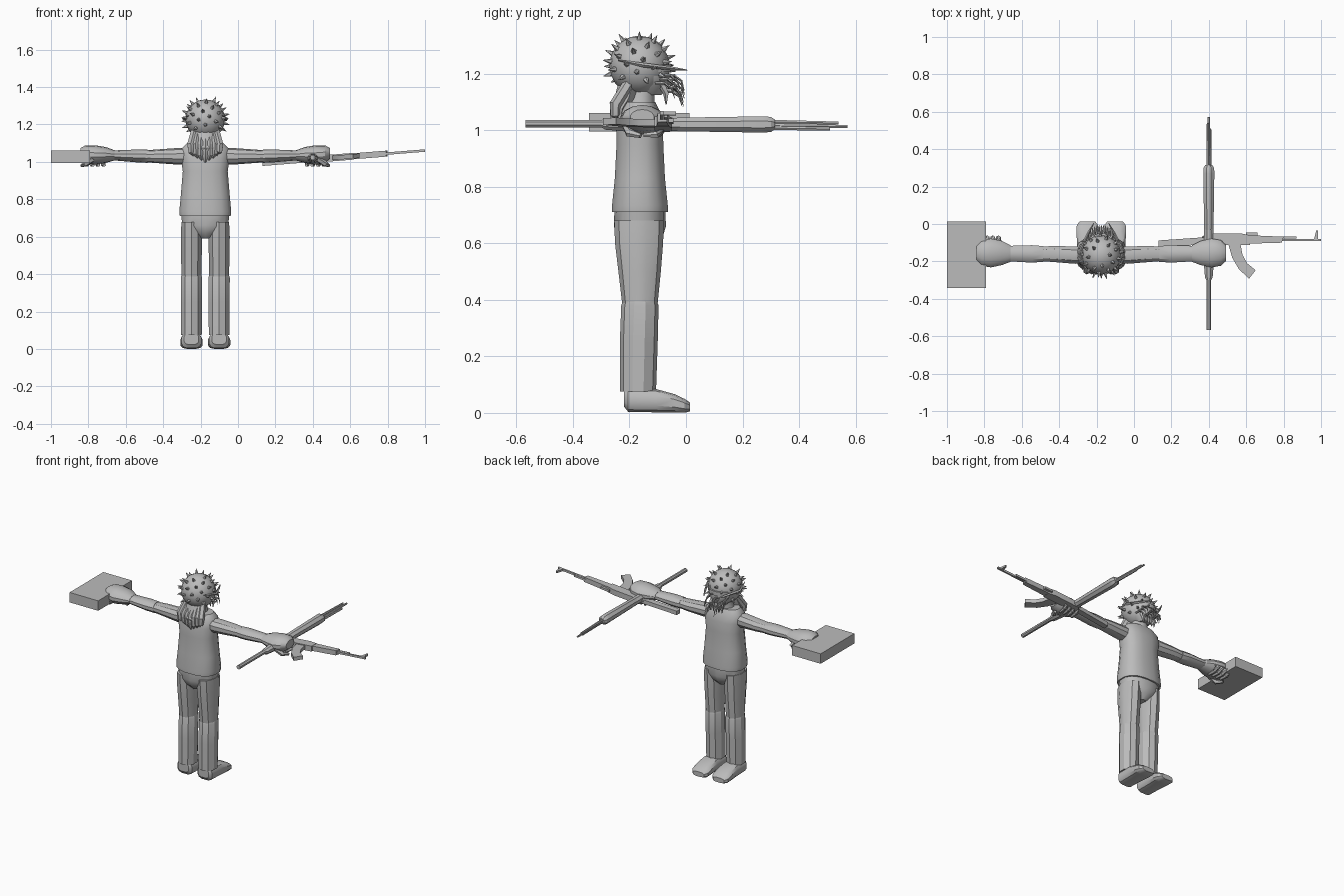
import bpy, bmesh, math
from mathutils import Vector

if "Cube" in bpy.data.objects:
    bpy.data.objects.remove(bpy.data.objects["Cube"])

grey = bpy.data.materials.new("plain grey")
grey.diffuse_color = (0.5, 0.5, 0.5, 1)
grey.use_nodes = True
grey.node_tree.nodes["Principled BSDF"].inputs["Base Color"].default_value = grey.diffuse_color
CX = -0.175  # figure centre line


def finish(name, bm, angle=32):
    bmesh.ops.recalc_face_normals(bm, faces=bm.faces)
    me = bpy.data.meshes.new(name)
    bm.to_mesh(me)
    bm.free()
    me.materials.append(grey)
    ob = bpy.data.objects.new(name, me)
    bpy.context.collection.objects.link(ob)
    bpy.ops.object.select_all(action='DESELECT')
    bpy.context.view_layer.objects.active = ob
    ob.select_set(True)
    bpy.ops.object.shade_smooth_by_angle(angle=math.radians(angle))
    return ob


def skin(bm, rings):
    n = len(rings[0])
    for a, b in zip(rings, rings[1:]):
        for i in range(n):
            j = (i + 1) % n
            bm.faces.new((a[i], a[j], b[j], b[i]))
    bm.faces.new(rings[0])
    bm.faces.new(rings[-1])


def loft(name, axis, rings, n=12, power=1.0, angle=32):
    """Rings are (position on axis, centre a, centre b, radius a, radius b)."""
    bm = bmesh.new()
    out = []
    for t, ca, cb, ra, rb in rings:
        ring = []
        for i in range(n):
            w = 2 * math.pi * (i + 0.5) / n
            c, s = math.cos(w), math.sin(w)
            a = ca + ra * math.copysign(abs(c) ** power, c)
            b = cb + rb * math.copysign(abs(s) ** power, s)
            ring.append(bm.verts.new({'x': (t, a, b), 'y': (a, t, b), 'z': (a, b, t)}[axis]))
        out.append(ring)
    skin(bm, out)
    return finish(name, bm, angle)


def add_tube(bm, pts, radii, n=6):
    pts = [Vector(p) for p in pts]
    out = []
    for i, p in enumerate(pts):
        d = (pts[min(i + 1, len(pts) - 1)] - pts[max(i - 1, 0)]).normalized()
        u = d.cross(Vector((0, 0, 1)) if abs(d.z) < 0.8 else Vector((1, 0, 0))).normalized()
        v = d.cross(u)
        out.append([bm.verts.new(p + radii[i] * (math.cos(2 * math.pi * k / n) * u +
                    math.sin(2 * math.pi * k / n) * v)) for k in range(n)])
    skin(bm, out)


def tubes(name, items, n=6):
    bm = bmesh.new()
    for pts, radii in items:
        add_tube(bm, pts, radii, n)
    return finish(name, bm)


def plate(name, pts, thick):
    """Flat rifle part: outline in x/y, thickness in z, rising toward the muzzle."""
    bm = bmesh.new()
    out = [[bm.verts.new((x, y, 1.02 + 0.08 * (x - 0.49) + h)) for x, y in pts]
           for h in (-thick / 2, thick / 2)]
    skin(bm, out)
    return finish(name, bm)


def rect(x0, x1, y0, y1):
    return [(x0, y0), (x1, y0), (x1, y1), (x0, y1)]


# torso with neck, and pelvis
Y = -0.163
loft("torso", 'z', [(0.71, CX, Y, .138, .10), (0.735, CX, Y, .141, .10), (0.83, CX, Y, .132, .09),
                    (0.95, CX, Y, .122, .084), (1.02, CX, Y, .132, .083), (1.07, CX, Y, .13, .07),
                    (1.10, CX, Y, .10, .055)], 16, 0.8, 40)
loft("neck", 'z', [(1.08, CX, -.165, .065, .055), (1.12, CX, -.16, .05, .05),
                   (1.18, CX, -.155, .05, .055)], 12)
loft("pelvis", 'z', [(0.59, CX, Y, .025, .05), (0.62, CX, Y, .075, .08), (0.66, CX, Y, .125, .092),
                     (0.72, CX, Y, .132, .09)], 14, 0.85)

# limbs, mirrored about the centre line
for s, side in ((-1, "left"), (1, "right")):
    lx = CX + s * .074
    loft(side + "_thigh", 'z', [(.38, lx, -.163, .056, .062), (.5, lx, -.164, .058, .075),
                                (.6, lx, -.166, .06, .085), (.68, lx, -.166, .056, .088)], 10)
    loft(side + "_shin", 'z', [(.075, lx, -.17, .058, .064), (.25, lx, -.167, .059, .067),
                               (.38, lx, -.163, .06, .066), (.395, lx, -.163, .056, .06)], 10)
    loft(side + "_shoe", 'y', [(-.22, lx, .053, .04, .03), (-.205, lx, .045, .054, .042),
                               (-.105, lx, .043, .056, .042), (-.04, lx, .034, .061, .033),
                               (-.005, lx, .025, .058, .025), (.014, lx, .021, .042, .016)],
         12, 0.65)
    def ax(d):
        return CX + s * d
    loft(side + "_upper_arm", 'x', [(ax(.09), -.165, 1.03, .045, .045), (ax(.14), -.167, 1.03, .048, .045),
                                    (ax(.25), -.16, 1.03, .046, .037),
                                    (ax(.32), -.16, 1.03, .04, .032)], 10)
    loft(side + "_forearm", 'x', [(ax(.31), -.16, 1.03, .044, .035), (ax(.37), -.16, 1.032, .049, .034),
                                  (ax(.5), -.158, 1.035, .043, .026)], 10)
    loft(side + "_hand", 'x', [(ax(.485), -.158, 1.035, .045, .027), (ax(.53), -.155, 1.037, .066, .042),
                               (ax(.59), -.155, 1.037, .079, .052), (ax(.64), -.155, 1.042, .07, .047),
                               (ax(.668), -.155, 1.045, .043, .028)], 14)
    # curled fingers and thumb under the palm
    grip = [([(ax(.64 - .03 * k), -.10, 1.03), (ax(.64 - .03 * k), -.075, 1.01),
              (ax(.635 - .03 * k), -.10, .985), (ax(.63 - .03 * k), -.15, .982)],
             [.013, .014, .013, .008]) for k in range(4)]
    grip.append(([(ax(.60), -.21, 1.02), (ax(.64), -.2, .99), (ax(.66), -.16, .98)],
                 [.018, .016, .009]))
    tubes(side + "_fingers", grip)

# head
HC = Vector((CX, -.165, 1.228))
bm = bmesh.new()
bmesh.ops.create_uvsphere(bm, u_segments=16, v_segments=10, radius=.106)
bmesh.ops.translate(bm, vec=HC, verts=bm.verts)
finish("head", bm)
loft("jaw", 'z', [(1.125, CX, -.13, .035, .045), (1.15, CX, -.13, .06, .065),
                  (1.19, CX, -.135, .085, .08), (1.22, CX, -.14, .09, .08)], 12)

# spikes spread evenly around the head
spikes = []
for i in range(44):
    z = 0.92 - 1.45 * (i + .5) / 44
    r, w = math.sqrt(1 - z * z), i * 2.39996
    d = Vector((r * math.cos(w), r * math.sin(w), z))
    spikes.append(([HC + d * .095, HC + d * .133], [.013, .001]))
tubes("head_spikes", spikes, 5)

# eyewear: thin side arms meeting in front, and a narrow visor
tubes("eyewear_arms", [([(CX + s * .09, -.24, 1.247), (CX + s * .116, -.15, 1.23),
                         (CX + s * .07, -.05, 1.218), (CX + s * .04, .004, 1.212)],
                        [.002, .008, .007, .002]) for s in (-1, 1)], 4)
loft("visor", 'z', [(1.205, CX, -.13, .085, .08), (1.232, CX, -.135, .09, .085)], 16)

# face strands curling out and down
strands = []
for k in range(13):
    u = (k - 6) / 6
    x, drop = CX + u * .07, .014 * (k % 5)
    y = -.065 - .035 * u * u
    strands.append(([(x, y - .01, 1.195 - drop), (x, y + .025, 1.193 - drop),
                     (x * 1.0, y + .05, 1.175 - drop), (x, y + .06, 1.14 - drop)],
                    [.006, .006, .004, .001]))
tubes("beard_strands", strands, 5)
tubes("chin_locks", [([(CX + k * .02, -.09, 1.17), (CX + k * .022, -.07, 1.13),
                       (CX + k * .02, -.07, 1.09)], [.014, .011, .002]) for k in range(-2, 3)], 5)

# hair falling down the back
loft("back_hair", 'z', [(1.04, CX, -.235, .075, .02), (1.075, CX, -.235, .083, .034),
                        (1.11, CX, -.215, .072, .04), (1.17, CX, -.195, .06, .045)], 12)
tubes("back_hair_locks", [([(CX + k * .019, -.2, 1.17), (CX + k * .026, -.25, 1.09),
                            (CX + k * .025, -.25, 1.03 + .008 * abs(k)),
                            (CX + k * .02, -.24, .998 + .012 * abs(k))],
                           [.02, .021, .017, .006]) for k in range(-3, 4)], 6)

# box in the left hand
bm = bmesh.new()
bmesh.ops.create_cube(bm, size=1)
bmesh.ops.scale(bm, vec=(.21, .355, .066), verts=bm.verts)
bmesh.ops.translate(bm, vec=(-.895, -.165, 1.028), verts=bm.verts)
finish("box", bm)

# rifle lying flat across the right hand
plate("rifle_stock", [(.13, -.125), (.39, -.108), (.39, -.07), (.13, -.088)], .026)
plate("rifle_receiver", [(.38, -.11), (.62, -.112), (.62, -.06), (.57, -.05), (.40, -.052), (.38, -.065)], .036)
plate("rifle_handguard", [(.61, -.105), (.79, -.1), (.8, -.068), (.61, -.06)], .032)
plate("rifle_barrel", rect(.78, 1.0, -.092, -.08), .013)
plate("rifle_gas_tube", rect(.78, .87, -.078, -.066), .013)
plate("rifle_front_sight", [(.962, -.085), (.985, -.085), (.983, -.035), (.974, -.035)], .013)
plate("rifle_rear_sight", rect(.60, .66, -.062, -.045), .014)
plate("rifle_grip", [(.39, -.105), (.43, -.105), (.405, -.205), (.37, -.195)], .024)
plate("rifle_magazine", [(.505, -.11), (.57, -.11), (.58, -.165), (.605, -.21), (.65, -.247),
                         (.615, -.293), (.56, -.24), (.525, -.18)], .024)

# long staff-like weapon running front to back through the right hand
PX = .40
loft("long_weapon_rear", 'y', [(-.567, PX, 1.023, .014, .014), (-.3, PX, 1.023, .014, .014),
                               (-.285, PX, 1.02, .022, .02), (-.2, PX, 1.02, .03, .028),
                               (0, PX, 1.02, .027, .025)], 8)
loft("long_weapon_body", 'y', [(-.06, PX, 1.02, .02, .02), (-.03, PX, 1.02, .027, .026),
                               (.27, PX, 1.02, .032, .031), (.3, PX, 1.02, .031, .029),
                               (.315, PX, 1.02, .02, .018)], 8)
tubes("long_weapon_rods", [([(PX, .28, 1.016), (PX, .571, 1.013)], [.009, .006]),
                           ([(PX - .005, .28, 1.03), (PX - .005, .54, 1.025)], [.008, .006]),
                           ([(PX + .006, .28, 1.008), (PX + .006, .51, 1.004)], [.008, .007])], 6)
